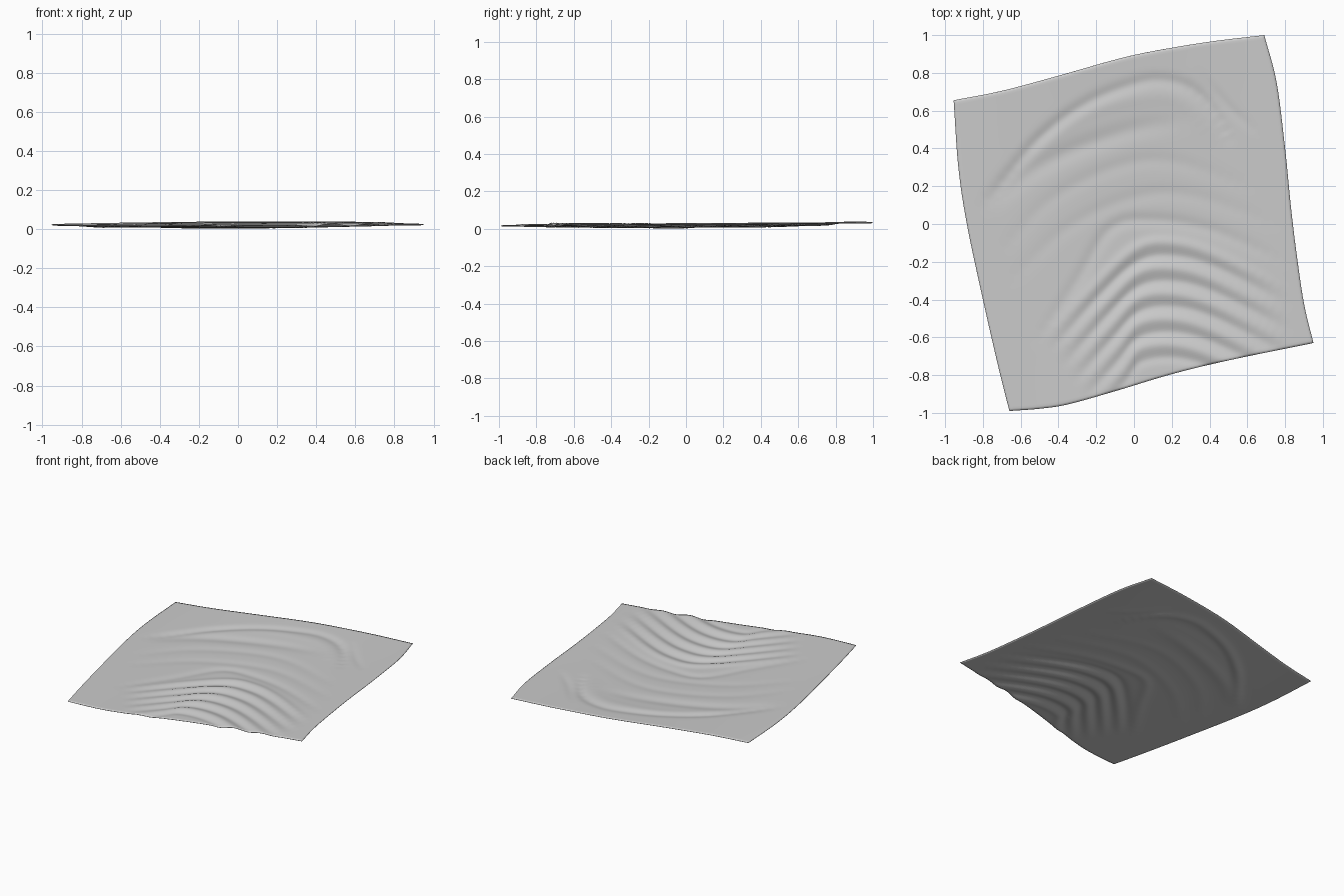
import bpy, bmesh, math
from mathutils import Vector
from mathutils.geometry import intersect_point_line

if "Cube" in bpy.data.objects:
    bpy.data.objects.remove(bpy.data.objects["Cube"])

N = 130  # grid resolution

# Outline edges of the cloth (x, y)
BOTTOM = [(-.66, -.99), (-.5, -.978), (-.35, -.955), (-.1, -.885), (.2, -.795), (.5, -.722), (.95, -.63)]
TOP = [(-.955, .655), (-.7, .705), (-.4, .785), (-.1, .87), (.1, .915), (.4, .965), (.69, 1.0)]
LEFT = [(-.66, -.99), (-.72, -.75), (-.8, -.4), (-.885, 0), (-.93, .3), (-.955, .655)]
RIGHT = [(.95, -.63), (.9, -.42), (.86, -.15), (.83, .1), (.8, .4), (.755, .75), (.69, 1.0)]


def smooth(pts, n):
    """Catmull-Rom samples, evenly spaced along the length."""
    p = [Vector(q) for q in pts]
    p = [2 * p[0] - p[1]] + p + [2 * p[-1] - p[-2]]
    out = []
    for a, b, c, d in zip(p, p[1:], p[2:], p[3:]):
        for k in range(20):
            t = k / 20
            out.append(.5 * (2 * b + (c - a) * t + (2 * a - 5 * b + 4 * c - d) * t * t
                             + (3 * b - a - 3 * c + d) * t ** 3))
    out.append(p[-2])
    acc = [0]
    for a, b in zip(out, out[1:]):
        acc.append(acc[-1] + (b - a).length)
    res, j = [], 0
    for i in range(n + 1):
        s = acc[-1] * i / n
        while j < len(out) - 2 and acc[j + 1] < s:
            j += 1
        res.append(out[j].lerp(out[j + 1], (s - acc[j]) / (acc[j + 1] - acc[j])))
    return res


# Folds: path, height (negative is a trough), half width
FOLDS = [
    ([(-.8, .1), (-.5, .45), (-.25, .64), (0, .745), (.15, .765), (.3, .72), (.42, .6), (.5, .45)], -.015, .035),
    ([(-.7, .25), (-.3, .58), (.1, .68), (.28, .63), (.4, .48)], .004, .045),
    ([(-.78, .08), (-.55, .27), (-.3, .4), (0, .5), (.25, .54)], -.009, .05),
    ([(.35, .8), (.5, .62), (.65, .48)], -.005, .025),
    ([(-.7, -.15), (-.45, .12), (-.1, .3), (.2, .33), (.6, .2)], -.004, .04),
    ([(-.65, -.3), (-.35, -.02), (0, .14), (.3, .15), (.75, 0)], -.004, .04),
    ([(-.5, -.6), (-.3, -.3), (-.12, -.02), (.1, .02), (.4, -.03), (.8, -.2)], -.007, .035),
]
# Repeating arched folds near the front edge
for i in range(5):
    y = -.1 - .135 * i
    s = 1 - .1 * i
    arc = [(.15 - .58 * s, y - .48 * s), (.15 - .33 * s, y - .2 * s), (.15 - .13, y - .025),
           (.2, y), (.42, y - .06), (.8, y - .25)]
    FOLDS.append((arc, .009, .03))
    FOLDS.append(([(a + .01, b - .068) for a, b in arc], -.007, .026))
FOLDS = [(smooth(p, 28), h, w) for p, h, w in FOLDS]


def fold_height(p):
    z = 0
    for path, h, w in FOLDS:
        i = min(range(len(path)), key=lambda k: (path[k] - p).length_squared)
        d = 9
        for k in (i - 1, i):
            if 0 <= k < len(path) - 1:
                q, t = intersect_point_line(p, path[k], path[k + 1])
                q = path[k].lerp(path[k + 1], max(0, min(1, t)))
                d = min(d, (q.xy - p).length)
        taper = math.sin(math.pi * min(1, max(0, (i + .5) / len(path)))) ** .7
        z += h * taper * math.exp(-(d / w) ** 2)
    return z


# Cloth sheet: surface blended between the four outline edges
bot, top, left, right = (smooth(e, N) for e in (BOTTOM, TOP, LEFT, RIGHT))
bm = bmesh.new()
grid, rim = [], []
for j in range(N + 1):
    v = j / N
    row = []
    for i in range(N + 1):
        u = i / N
        p = (bot[i] * (1 - v) + top[i] * v + left[j] * (1 - u) + right[j] * u
             - (bot[0] * (1 - u) + bot[N] * u) * (1 - v) - (top[0] * (1 - u) + top[N] * u) * v)
        base = (.03 * (1 - u) + .037 * u) * (1 - v) + (.036 * (1 - u) + .047 * u) * v
        sag = -.010 * math.sin(math.pi * u) * math.sin(math.pi * v) + .007 * math.sin(math.pi * u) * v ** 3
        fade = min(1, 6 * (1 - v), 8 * u, 8 * (1 - u))
        row.append(bm.verts.new((p.x, p.y, base + sag + fade * fold_height(p))))
        if i in (0, N) or j in (0, N):
            rim.append(j * (N + 1) + i)
    grid.append(row)
for j in range(N):
    for i in range(N):
        bm.faces.new((grid[j][i], grid[j][i + 1], grid[j + 1][i + 1], grid[j + 1][i]))
me = bpy.data.meshes.new("cloth_sheet")
bm.to_mesh(me)
bm.free()
cloth = bpy.data.objects.new("cloth_sheet", me)
bpy.context.collection.objects.link(cloth)

# Thin fabric with a tapered rim
vg = cloth.vertex_groups.new(name="body")
vg.add(list(range(len(me.vertices))), 1, 'REPLACE')
vg.add(rim, .3, 'REPLACE')
low = min(v.co.z for v in me.vertices)
for v in me.vertices:
    v.co.z += .007 - low
sol = cloth.modifiers.new("thickness", 'SOLIDIFY')
sol.thickness = .008
sol.offset = 0
sol.vertex_group = "body"

bpy.context.view_layer.objects.active = cloth
cloth.select_set(True)
bpy.ops.object.shade_smooth_by_angle(angle=math.radians(60))
